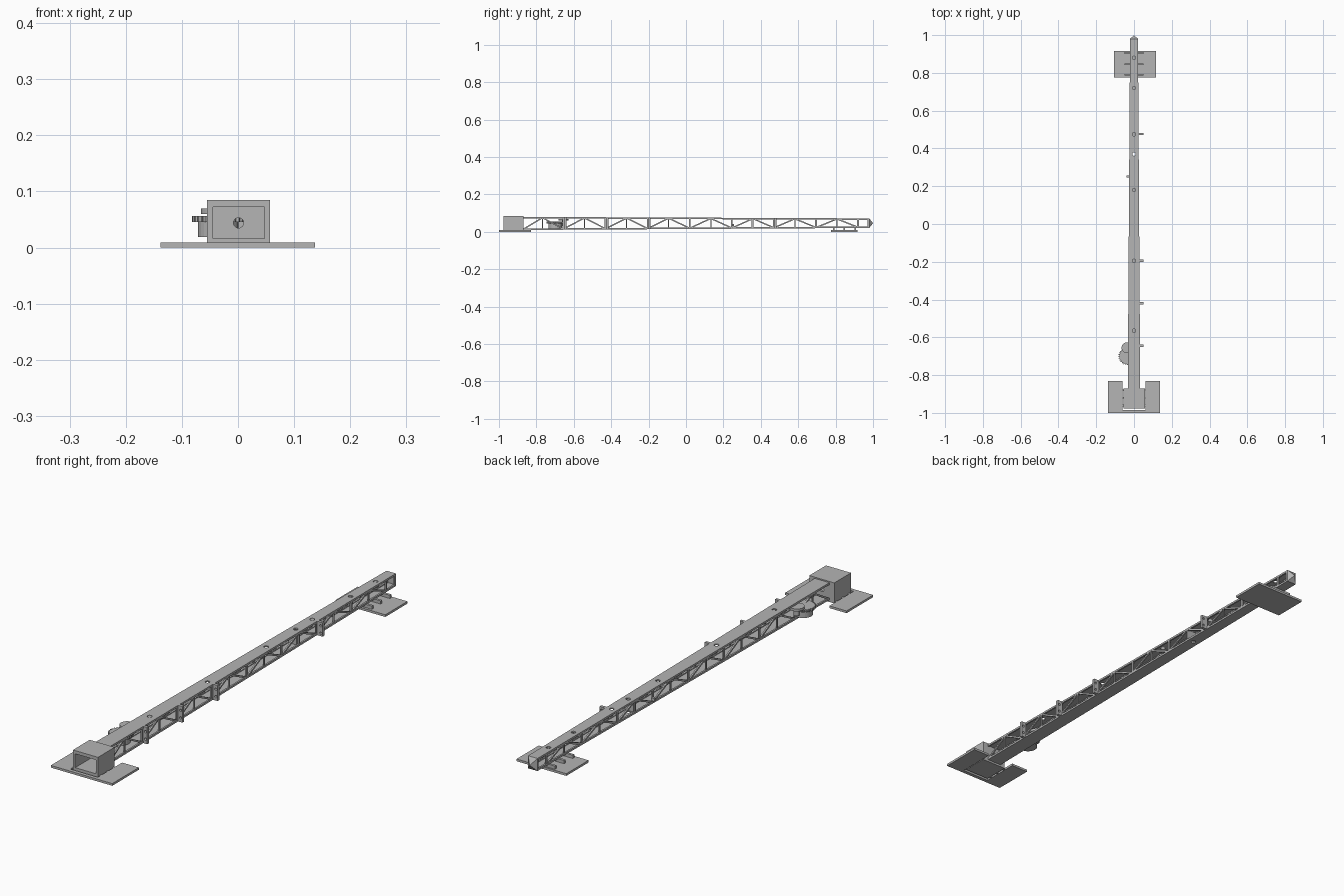
import bpy, bmesh, math
from mathutils import Vector, Matrix

cube = bpy.data.objects.get("Cube")
if cube:
    bpy.data.objects.remove(cube, do_unlink=True)

grey = bpy.data.materials.new("plain grey")
grey.use_nodes = True
COLOUR = (0.46, 0.46, 0.46, 1)
grey.diffuse_color = COLOUR
grey.node_tree.nodes["Principled BSDF"].inputs["Base Color"].default_value = COLOUR


def finish(name, bm):
    bmesh.ops.recalc_face_normals(bm, faces=bm.faces)
    mesh = bpy.data.meshes.new(name)
    bm.to_mesh(mesh)
    bm.free()
    mesh.materials.append(grey)
    ob = bpy.data.objects.new(name, mesh)
    bpy.context.collection.objects.link(ob)
    return ob


def add_box(bm, x0, x1, y0, y1, z0, z1):
    size = Matrix.Diagonal((x1 - x0, y1 - y0, z1 - z0, 1))
    centre = Matrix.Translation(((x0 + x1) / 2, (y0 + y1) / 2, (z0 + z1) / 2))
    bmesh.ops.create_cube(bm, size=1, matrix=centre @ size)


def add_bar(bm, a, b, wide, deep):
    """Rectangular bar from a to b; wide is measured along x."""
    a, b = Vector(a), Vector(b)
    along = (b - a).normalized()
    side = Vector((1, 0, 0))
    side = (side - along * side.dot(along)).normalized()
    up = side.cross(along)
    rot = Matrix((side, along, up)).transposed().to_4x4()
    size = Matrix.Diagonal((wide, (b - a).length, deep, 1))
    bmesh.ops.create_cube(bm, size=1, matrix=Matrix.Translation((a + b) / 2) @ rot @ size)


def add_cyl(bm, centre, r, depth, axis="Z", sides=24):
    rot = {"Z": Matrix(), "X": Matrix.Rotation(math.pi / 2, 4, "Y"),
           "Y": Matrix.Rotation(math.pi / 2, 4, "X")}[axis]
    bmesh.ops.create_cone(bm, cap_ends=True, segments=sides, radius1=r, radius2=r,
                          depth=depth, matrix=Matrix.Translation(centre) @ rot)


def cut(ob, bm):
    """Subtract the shapes in bm from ob."""
    cutter = finish("cutter", bm)
    cutter.hide_render = True
    mod = ob.modifiers.new("cut", "BOOLEAN")
    mod.operation, mod.object = "DIFFERENCE", cutter
    bpy.context.view_layer.objects.active = ob
    bpy.ops.object.modifier_apply(modifier=mod.name)
    bpy.data.objects.remove(cutter, do_unlink=True)


# Taper of the beam along its length
START, END = -0.87, 0.98


def lerp(y, a, b):
    return a + (b - a) * (y - START) / (END - START)


def half(y):
    return lerp(y, 0.033, 0.021)


def low(y):
    return lerp(y, 0.010, 0.021)


def high(y):
    return lerp(y, 0.080, 0.072)


# Solid top and bottom skins of the beam
def skin(name, height, offset, holes):
    bm = bmesh.new()
    rings = []
    for y in (START, END):
        z = height(y)
        rings.append([bm.verts.new((s * half(y), y, z + dz))
                      for s, dz in ((-1, 0), (1, 0), (1, offset), (-1, offset))])
    for i in range(4):
        j = (i + 1) % 4
        bm.faces.new((rings[0][i], rings[0][j], rings[1][j], rings[1][i]))
    bm.faces.new(rings[0])
    bm.faces.new(rings[1])
    ob = finish(name, bm)
    bm = bmesh.new()
    for y in holes:
        add_cyl(bm, (0, y, height(y)), 0.009, 0.03)
    cut(ob, bm)


skin("top_skin", high, -0.005, (0.88, 0.72, 0.475, 0.37, 0.18, -0.195, -0.565))
skin("bottom_skin", low, 0.005, (0.37,))

# Open lattice on both sides
PANEL = 0.225
nodes = [-0.88 + PANEL * i for i in range(9)]
for s, side in ((-1, "right"), (1, "left")):
    bm = bmesh.new()

    def at(y, level):
        z = low(y) + 0.004 if level == 0 else high(y) - 0.004
        return (s * (half(y) - 0.0035), y, z)

    for level in (0, 1):
        add_bar(bm, at(START, level), at(END, level), 0.007, 0.008)
    for y in nodes[1:] + [END - 0.004]:
        add_bar(bm, at(y, 0), at(y, 1), 0.006, 0.009)
    for y in nodes[:-1]:
        mid = y + PANEL / 2
        add_bar(bm, at(max(y, START), 0), at(mid, 1), 0.006, 0.007)
        add_bar(bm, at(mid, 1), at(y + PANEL, 0), 0.006, 0.007)
        add_bar(bm, at(mid, 0), at(mid, 1), 0.006, 0.005)
    finish(side + "_lattice", bm)

# Pointed end
bm = bmesh.new()
base = [bm.verts.new((sx * half(END), END, z)) for sx, z in
        ((-1, low(END)), (1, low(END)), (1, high(END)), (-1, high(END)))]
tip = bm.verts.new((0, 1, 0.046))
for i in range(4):
    bm.faces.new((base[i], base[(i + 1) % 4], tip))
bm.faces.new(base)
finish("pointed_tip", bm)

# Front housing, open to the front with a hole in its rear wall
bm = bmesh.new()
add_box(bm, -0.055, 0.057, -0.977, -0.870, 0.002, 0.085)
housing = finish("front_housing", bm)
bm = bmesh.new()
add_box(bm, -0.045, 0.047, -1.0, -0.878, 0.016, 0.072)
cut(housing, bm)
bm = bmesh.new()
add_cyl(bm, (0.001, -0.874, 0.044), 0.009, 0.04, "Y")
cut(housing, bm)

# Front foot: two wings, a joining strip and small links to the housing
bm = bmesh.new()
add_box(bm, -0.138, -0.061, -1.0, -0.83, 0, 0.009)
add_box(bm, 0.062, 0.137, -1.0, -0.83, 0, 0.009)
add_box(bm, -0.061, 0.062, -1.0, -0.985, 0, 0.009)
for y in (-0.96, -0.92, -0.88):
    add_box(bm, -0.062, -0.054, y - 0.005, y + 0.005, 0.001, 0.008)
    add_box(bm, 0.056, 0.063, y - 0.005, y + 0.005, 0.001, 0.008)
finish("front_foot", bm)

# Rear foot with cross rods
bm = bmesh.new()
add_box(bm, -0.106, 0.117, 0.775, 0.917, 0, 0.009)
finish("rear_foot", bm)
bm = bmesh.new()
for y in (0.79, 0.846, 0.905):
    add_box(bm, -0.05, 0.05, y - 0.005, y + 0.005, 0.008, 0.022)
finish("rear_cross_rods", bm)

# Drilled lugs on the left side
for i, y in enumerate((-0.645, -0.42, -0.195, 0.477)):
    bm = bmesh.new()
    add_box(bm, half(y) - 0.004, 0.049, y - 0.006, y + 0.006, low(y), high(y))
    lug = finish("side_lug_%d" % (i + 1), bm)
    bm = bmesh.new()
    for z in (0.03, 0.06):
        add_cyl(bm, (0.041, y, z), 0.005, 0.05, "Y", 12)
    cut(lug, bm)

# Small stud and inner post
bm = bmesh.new()
add_box(bm, -0.039, -0.022, 0.246, 0.256, 0.03, 0.042)
finish("right_stud", bm)
bm = bmesh.new()
add_box(bm, -0.018, 0.018, 0.35, 0.36, 0.018, 0.07)
finish("inner_post", bm)

# Gear drive on the right side
bm = bmesh.new()
add_cyl(bm, (-0.035, -0.70, 0.033), 0.036, 0.028)
finish("drive_drum", bm)
bm = bmesh.new()
TEETH = 28
ring = []
for i in range(TEETH * 4):
    r = 0.047 if i % 4 < 2 else 0.042
    a = math.tau * i / (TEETH * 4)
    ring.append(bm.verts.new((-0.035 + r * math.cos(a), -0.70 + r * math.sin(a), 0.046)))
face = bm.faces.new(ring)
grown = bmesh.ops.extrude_face_region(bm, geom=[face])["geom"]
bmesh.ops.translate(bm, vec=(0, 0, 0.010),
                    verts=[v for v in grown if isinstance(v, bmesh.types.BMVert)])
finish("drive_gear", bm)
bm = bmesh.new()
add_cyl(bm, (-0.038, -0.655, 0.065), 0.028, 0.010)
add_cyl(bm, (-0.038, -0.655, 0.050), 0.009, 0.035, "Z", 16)
finish("small_wheel", bm)
